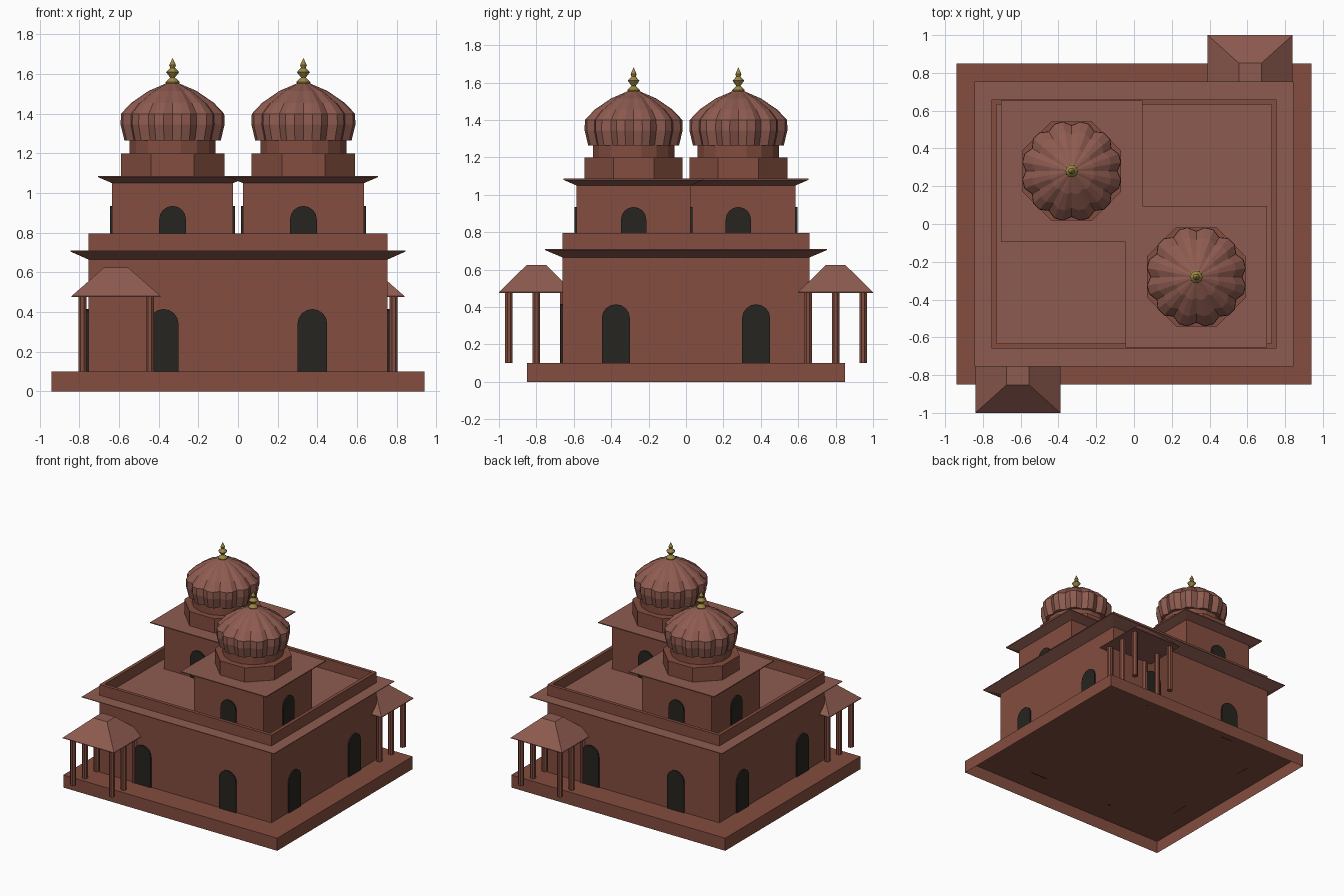
import bpy
from math import sin, cos, pi, radians

if "Cube" in bpy.data.objects:
    bpy.data.objects.remove(bpy.data.objects["Cube"])


def material(name, rgb):
    m = bpy.data.materials.new(name)
    m.diffuse_color = (*rgb, 1)
    m.use_nodes = True
    m.node_tree.nodes["Principled BSDF"].inputs["Base Color"].default_value = m.diffuse_color
    return m


STONE = material("red_stone", (0.23, 0.075, 0.05))
PALE = material("pale_red_stone", (0.27, 0.105, 0.08))
DARK = material("dark_opening", (0.02, 0.018, 0.014))
GOLD = material("gilded", (0.33, 0.24, 0.06))


def loft(name, rings, mat, start=True, end=True):
    """Skin a stack of equal-length point rings, optionally capping the ends."""
    n = len(rings[0])
    verts = [p for r in rings for p in r]
    faces = [(k * n + i, k * n + (i + 1) % n, (k + 1) * n + (i + 1) % n, (k + 1) * n + i)
             for k in range(len(rings) - 1) for i in range(n)]
    if start:
        faces.append(tuple(reversed(range(n))))
    if end:
        faces.append(tuple(range(len(verts) - n, len(verts))))
    me = bpy.data.meshes.new(name)
    me.from_pydata(verts, [], faces)
    me.materials.append(mat)
    ob = bpy.data.objects.new(name, me)
    bpy.context.collection.objects.link(ob)
    return ob


def rect(cx, cy, hx, hy, z):
    return [(cx - hx, cy - hy, z), (cx + hx, cy - hy, z), (cx + hx, cy + hy, z), (cx - hx, cy + hy, z)]


def circle(cx, cy, r, z, n, turn=0.0, lobes=0, depth=0.0):
    pts = []
    for i in range(n):
        a = turn + 2 * pi * i / n
        rr = r * (1 - depth * (1 - abs(sin(lobes * a / 2)))) if lobes else r
        pts.append((cx + rr * cos(a), cy + rr * sin(a), z))
    return pts


def lathe(name, cx, cy, profile, n, mat, **kw):
    return loft(name, [circle(cx, cy, r, z, n, **kw) for r, z in profile], mat)


def door(name, x, y, angle, width, z0, height):
    """Arched dark panel, slightly proud of the wall; angle 0 faces -y."""
    h = width / 2
    outline = [(-h, 0), (h, 0)] + [(h * cos(pi * i / 8), height - h + h * sin(pi * i / 8)) for i in range(9)]
    ob = loft(name, [[(u, d, v) for u, v in outline] for d in (-0.01, 0.01)], DARK)
    ob.location = (x, y, z0)
    ob.rotation_euler.z = angle


# Plinth, open underneath
loft("plinth", [rect(0, 0, 0.94, 0.85, 0), rect(0, 0, 0.94, 0.85, 0.1)], STONE, start=False)

# Main hall, flared eave and roof parapet
loft("hall_walls", [rect(0, 0, 0.755, 0.66, 0.1), rect(0, 0, 0.755, 0.66, 0.705)], STONE)
loft("hall_eave", [rect(0, 0, 0.755, 0.66, 0.665), rect(0, 0, 0.845, 0.755, 0.705),
                   rect(0, 0, 0.845, 0.755, 0.71)], PALE)
loft("parapet", [rect(0, 0, 0.755, 0.66, 0.71), rect(0, 0, 0.755, 0.66, 0.795),
                 rect(0, 0, 0.728, 0.633, 0.795), rect(0, 0, 0.728, 0.633, 0.71)],
     STONE, start=False, end=False)

# Two arched doors on each side of the hall
for s in (-1, 1):
    for t in (-0.375, 0.375):
        door("hall_front_back_door", t, s * 0.66, 0 if s < 0 else pi, 0.15, 0.1, 0.315)
        door("hall_side_door", s * 0.755, t, s * pi / 2, 0.15, 0.1, 0.315)

# The towers and porches repeat with a half turn about the centre
for s, label in ((1, "front"), (-1, "back")):
    # Tower room, eave and doors
    x, y = s * 0.33, s * -0.28
    loft(label + "_tower_room", [rect(x, y, 0.305, 0.305, 0.7), rect(x, y, 0.305, 0.305, 1.08)], STONE)
    loft(label + "_tower_eave", [rect(x, y, 0.305, 0.305, 1.05), rect(x, y, 0.375, 0.375, 1.08),
                                 rect(x, y, 0.375, 0.375, 1.087)], PALE)
    for k in range(4):
        a = k * pi / 2
        door(label + "_tower_door", x + 0.305 * sin(a), y - 0.305 * cos(a), a, 0.135, 0.71, 0.225)

    # Octagonal drum, neck and lobed dome
    lathe(label + "_drum", x, y, [(0.283, 1.08), (0.283, 1.2)], 8, STONE, turn=pi / 8)
    lathe(label + "_neck", x, y, [(0.222, 1.2), (0.222, 1.29)], 16, STONE, turn=pi / 16)
    lathe(label + "_dome", x, y, [(0.25, 1.265), (0.27, 1.345), (0.268, 1.4), (0.215, 1.455),
                                  (0.125, 1.515), (0.03, 1.555)], 36, PALE, lobes=12, depth=0.1)

    # Gilded finial
    lathe(label + "_finial", x, y, [(0.03, 1.545), (0.036, 1.56), (0.012, 1.583), (0.033, 1.61),
                                    (0.012, 1.632), (0.017, 1.645), (0.001, 1.68)], 10, GOLD)

    # Corner porch: hipped roof on six columns
    px, py = s * -0.615, s * -0.8
    loft(label + "_porch_roof", [rect(px, py, 0.225, 0.2, 0.475), rect(px, py, 0.225, 0.2, 0.48),
                                 rect(px, py, 0.06, 0.052, 0.625)], PALE)
    for dx in (-0.17, 0.17):
        for dy in (-0.147, 0, 0.147):
            lathe(label + "_porch_column", px + dx, py + dy, [(0.022, 0.1), (0.022, 0.48)], 8, STONE,
                  turn=radians(22.5))
